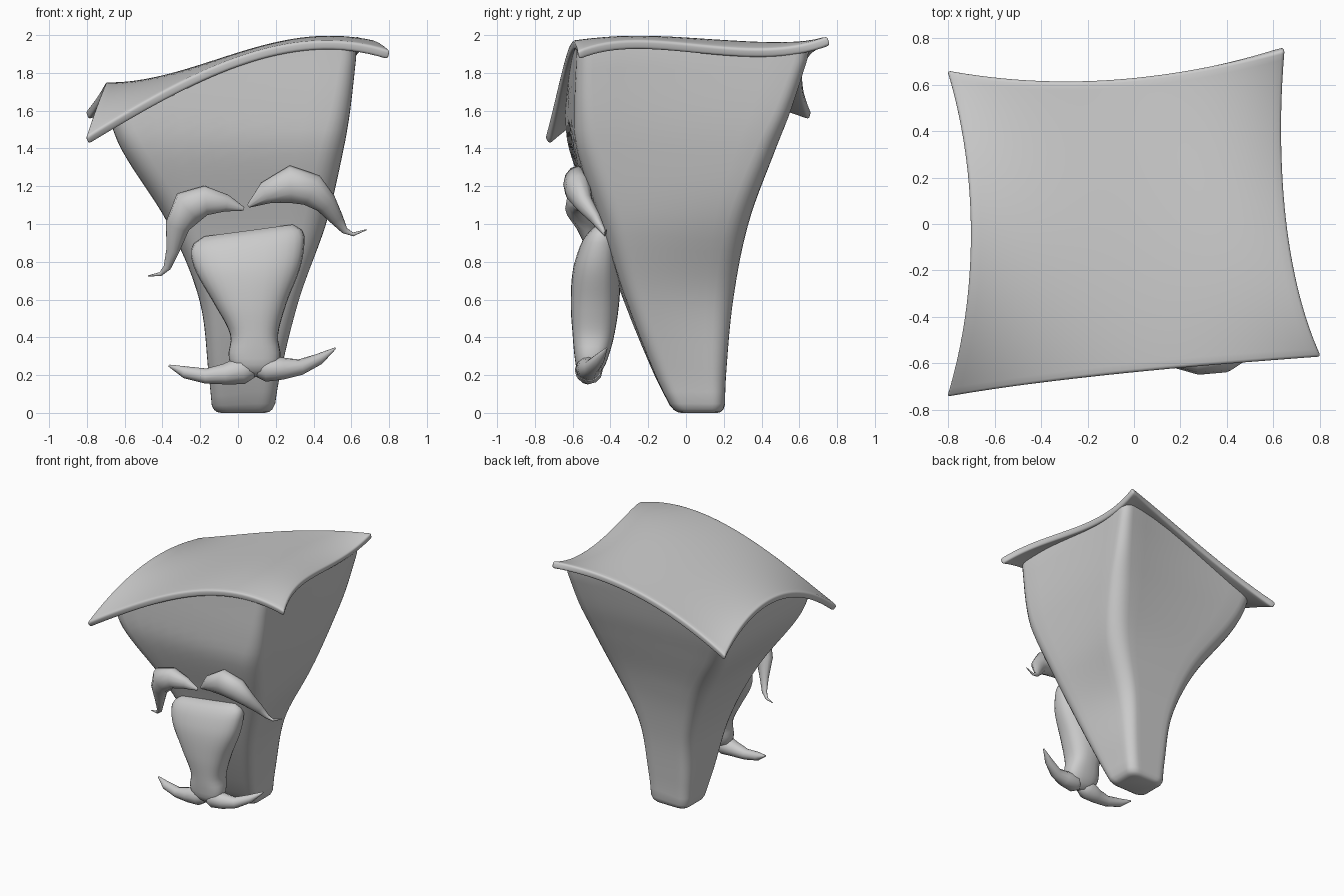
import bpy, bmesh, math
from mathutils import Vector

if "Cube" in bpy.data.objects:
    bpy.data.objects.remove(bpy.data.objects["Cube"])


def finish(name, bm, angle=50):
    me = bpy.data.meshes.new(name)
    bm.to_mesh(me)
    bm.free()
    ob = bpy.data.objects.new(name, me)
    bpy.context.collection.objects.link(ob)
    bpy.ops.object.select_all(action='DESELECT')
    ob.select_set(True)
    bpy.context.view_layer.objects.active = ob
    bpy.ops.object.shade_smooth_by_angle(angle=math.radians(angle))
    return ob


def loft(name, rings, angle=50):
    bm = bmesh.new()
    vs = [[bm.verts.new(p) for p in r] for r in rings]
    n = len(vs[0])
    for a, b in zip(vs, vs[1:]):
        for i in range(n):
            j = (i + 1) % n
            bm.faces.new((a[i], a[j], b[j], b[i]))
    bm.faces.new(vs[0])
    bm.faces.new(vs[-1])
    bmesh.ops.recalc_face_normals(bm, faces=bm.faces)
    return finish(name, bm, angle)


def spline(keys, t):
    """Smooth interpolation through rows whose first entry is the parameter."""
    t = max(keys[0][0], min(keys[-1][0], t))
    i = max(k for k in range(len(keys) - 1) if keys[k][0] <= t)
    a, b = keys[i], keys[i + 1]
    p, q = keys[max(i - 1, 0)], keys[min(i + 2, len(keys) - 1)]
    h = b[0] - a[0]
    s = (t - a[0]) / h
    out = []
    for k in range(1, len(a)):
        m0 = (b[k] - p[k]) / (b[0] - p[0]) * h
        m1 = (q[k] - a[k]) / (q[0] - a[0]) * h
        out.append((2*s**3 - 3*s*s + 1) * a[k] + (s**3 - 2*s*s + s) * m0
                   + (3*s*s - 2*s**3) * b[k] + (s**3 - s*s) * m1)
    return out


# Cap surface: bicubic patch through a 4 x 4 net (rows run front to back)
NET = [
    [(-.81, -.75, 1.455), (-.27, -.67, 1.77), (.27, -.615, 1.955), (.81, -.575, 1.915)],
    [(-.715, -.28, 1.72), (-.25, -.24, 1.825), (.21, -.19, 1.965), (.685, -.16, 1.97)],
    [(-.715, .20, 1.73), (-.26, .20, 1.82), (.20, .23, 1.95), (.64, .30, 1.93)],
    [(-.81, .665, 1.595), (-.32, .615, 1.785), (.16, .65, 1.925), (.65, .75, 1.995)],
]


def weights(t):
    t *= 3
    return [math.prod((t - k) / (i - k) for k in range(4) if k != i) for i in range(4)]


def cap_point(u, v):
    wu, wv = weights(u), weights(v)
    return sum((Vector(NET[j][i]) * wu[i] * wv[j] for i in range(4) for j in range(4)), Vector())


def cap_height(x, y):
    u, v = .5 + x / 1.45, .5 + y / 1.3
    for _ in range(8):
        p = cap_point(u, v)
        u += (x - p.x) / 1.5
        v += (y - p.y) / 1.3
    return cap_point(u, v).z


# Cap: curved sheet with a rounded rim
N = 32
bm = bmesh.new()
g = [[bm.verts.new(cap_point(i / N, j / N)) for i in range(N + 1)] for j in range(N + 1)]
for j in range(N):
    for i in range(N):
        bm.faces.new((g[j][i], g[j][i+1], g[j+1][i+1], g[j+1][i]))
cap = finish("cap", bm)
sol = cap.modifiers.new("thickness", 'SOLIDIFY')
sol.thickness, sol.offset = .05, -1
bev = cap.modifiers.new("rim", 'BEVEL')
bev.width, bev.segments, bev.angle_limit = .015, 3, math.radians(50)

# Head: rounded-square columns rising to the underside of the cap
# (z, x min, x max, y min, y max, corner radius)
SECT = [(0, -.135, .19, -.065, .205, .45), (.2, -.155, .225, -.165, .212, .4),
        (.6, -.205, .335, -.325, .25, .35), (1.0, -.37, .47, -.46, .33, .3),
        (1.4, -.625, .565, -.60, .475, .22), (1.6, -.69, .60, -.615, .55, .17),
        (1.9, -.69, .635, -.61, .64, .13)]


def unit_loop(r):
    pts = []
    for k in range(4):
        c = math.pi / 2 * k
        arc = [(1 - r + r * math.cos(t * math.pi / 12), 1 - r + r * math.sin(t * math.pi / 12))
               for t in range(7)]
        side = [(1 - r - 2 * (1 - r) * s / 8, 1) for s in range(1, 8)]
        pts += [(x * math.cos(c) - y * math.sin(c), x * math.sin(c) + y * math.cos(c))
                for x, y in arc + side]
    return pts


def head_point(i, z, shrink=1.0):
    x0, x1, y0, y1, r = spline(SECT, z)
    a, b = (c * shrink for c in unit_loop(r)[i])
    high = max(0, z - 1) / .9
    skew = .035 * a * z / 1.9 * (1 - b) / 2 + .025 * a * high * (1 + b) / 2
    skew -= .045 * high * (1 - a * a) * max(b, 0)          # hollow back
    pinch = .07 * math.exp(-((z - .65) / .35) ** 2) * (1 + a) * (1 + b) / 4
    pinch += .03 * high * (1 - b * b) * a                  # hollow sides
    return (x0 + (x1 - x0) * (a + 1) / 2 - pinch, y0 + (y1 - y0) * (b + 1) / 2 + skew, z)


TOPS = []
for i in range(len(unit_loop(.2))):
    top = 1.75
    for _ in range(8):
        x, y, _z = head_point(i, top)
        top = (top + cap_height(x, y) - .03) / 2
    TOPS.append(top)


def head_ring(k, shrink=1.0):
    return [head_point(i, k * top, shrink) for i, top in enumerate(TOPS)]


rings = [head_ring(0, .72), head_ring(.003, .85), head_ring(.01, .94)]
rings += [head_ring(.025 + .975 * i / 30) for i in range(31)]
rings.append([(x * .93, y * .93, z - .08) for x, y, z in rings[-1]])  # tucked under the cap
loft("head", rings)

# Nose: (z, left x, right x, front y, back y), tilted up on the right
NOSE = [(.19, .05, .13, -.53, -.48), (.23, -.02, .20, -.575, -.44), (.30, -.05, .225, -.59, -.41),
        (.41, -.04, .212, -.60, -.38), (.57, -.12, .255, -.61, -.355), (.75, -.215, .33, -.60, -.345),
        (.87, -.25, .352, -.565, -.345), (.93, -.235, .34, -.53, -.36), (.965, -.18, .29, -.49, -.40)]
rings = []
for i in range(25):
    z = .19 + .775 * i / 24
    x0, x1, y0, y1 = spline(NOSE, z)
    ring = []
    for k in range(28):
        t = 2 * math.pi * k / 28
        c, s = (math.copysign(abs(f) ** .8, f) for f in (math.cos(t), math.sin(t)))
        x = (x0 + x1) / 2 + (x1 - x0) / 2 * c
        ring.append((x, (y0 + y1) / 2 + (y1 - y0) / 2 * s, z + .13 * (x - .05) * max(0, z - .5) / .45))
    rings.append(ring)
loft("nose", rings)


def tuft(name, path, depth=.8):
    """Tapered tube along (x, y, z, radius) points."""
    P = [Vector(p[:3]) for p in path]
    rings = []
    for i, p in enumerate(P):
        t = (P[min(i + 1, len(P) - 1)] - P[max(i - 1, 0)]).normalized()
        n = t.cross(Vector((0, 1, 0))).normalized()
        b = n.cross(t)
        r = path[i][3]
        rings.append([p + n * r * math.cos(k * math.pi / 6) + b * r * depth * math.sin(k * math.pi / 6)
                      for k in range(12)])
    loft(name, rings, 70)


# Moustache halves
tuft("moustache_right", [(.07, -.51, .24, .035), (.15, -.515, .235, .07), (.24, -.515, .235, .058),
                         (.33, -.50, .242, .042), (.43, -.46, .285, .03), (.515, -.42, .342, .005)], 1)
tuft("moustache_left", [(.11, -.51, .24, .035), (.02, -.515, .225, .074), (-.07, -.52, .205, .055),
                        (-.17, -.515, .195, .04), (-.28, -.50, .215, .032), (-.365, -.475, .25, .006)], 1)

# Eyebrows
tuft("eyebrow_right", [(.055, -.54, 1.095, .01), (.15, -.565, 1.165, .06), (.28, -.57, 1.21, .10),
                       (.39, -.57, 1.18, .088), (.465, -.54, 1.11, .06), (.52, -.48, 1.03, .038),
                       (.565, -.44, .965, .018), (.61, -.43, .945, .01), (.68, -.42, .97, .003)])
tuft("eyebrow_left", [(.03, -.55, 1.08, .01), (-.06, -.565, 1.11, .045), (-.17, -.57, 1.125, .078),
                      (-.26, -.565, 1.09, .095), (-.32, -.53, .99, .065), (-.345, -.49, .86, .035),
                      (-.375, -.45, .77, .02), (-.41, -.43, .735, .011), (-.475, -.41, .725, .003)])
